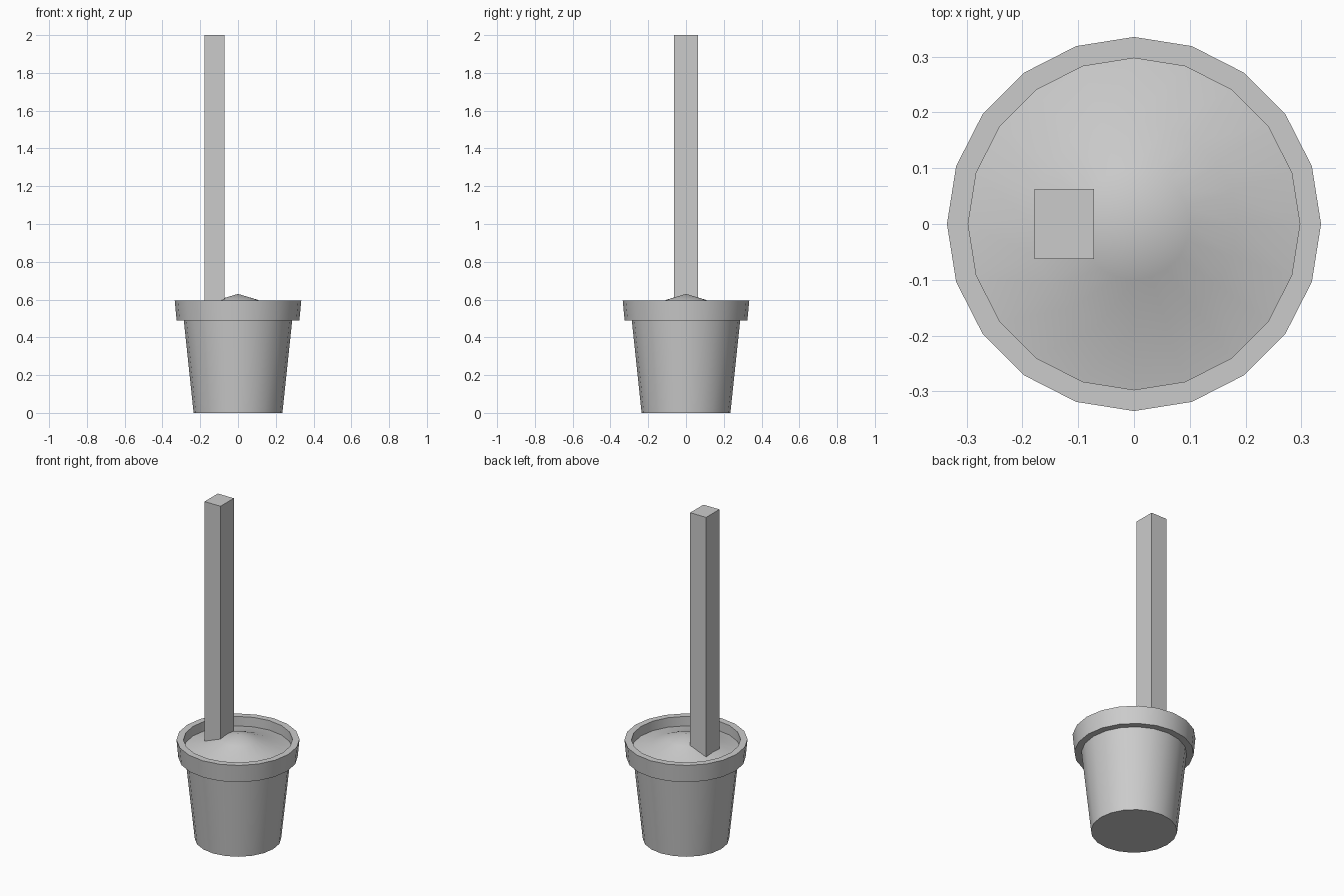
import bpy, bmesh, math

if "Cube" in bpy.data.objects:
    bpy.data.objects.remove(bpy.data.objects["Cube"])

SIDES = 20


def lathe(name, profile):
    """Spin an (r, z) profile around z; points at r = 0 become poles, others rings."""
    bm = bmesh.new()
    rings = []
    for r, z in profile:
        if r == 0:
            rings.append([bm.verts.new((0, 0, z))] * SIDES)
        else:
            rings.append([bm.verts.new((r * math.cos(math.tau * i / SIDES),
                                        r * math.sin(math.tau * i / SIDES), z))
                          for i in range(SIDES)])
    for a, b in zip(rings, rings[1:]):
        for i in range(SIDES):
            j = (i + 1) % SIDES
            corners = list(dict.fromkeys((a[i], a[j], b[j], b[i])))
            bm.faces.new(corners)
    mesh = bpy.data.meshes.new(name)
    bm.to_mesh(mesh)
    bm.free()
    obj = bpy.data.objects.new(name, mesh)
    bpy.context.collection.objects.link(obj)
    bpy.ops.object.select_all(action='DESELECT')
    obj.select_set(True)
    bpy.context.view_layer.objects.active = obj
    bpy.ops.object.shade_smooth_by_angle(angle=math.radians(35))
    return obj


# Tapered pot with a thick overhanging rim and an open top
lathe("pot", [(0, 0), (0.235, 0), (0.287, 0.49), (0.325, 0.49),
              (0.335, 0.595), (0.297, 0.595), (0.297, 0.538)])

# Mound of soil filling the pot
lathe("soil", [(0.297, 0.538), (0.185, 0.563), (0.10, 0.60), (0, 0.63)])

# Square post standing off-centre in the soil
bpy.ops.mesh.primitive_cube_add(size=1, location=(-0.125, 0, 1.25))
post = bpy.context.object
post.name = "post"
post.scale = (0.106, 0.126, 1.5)
